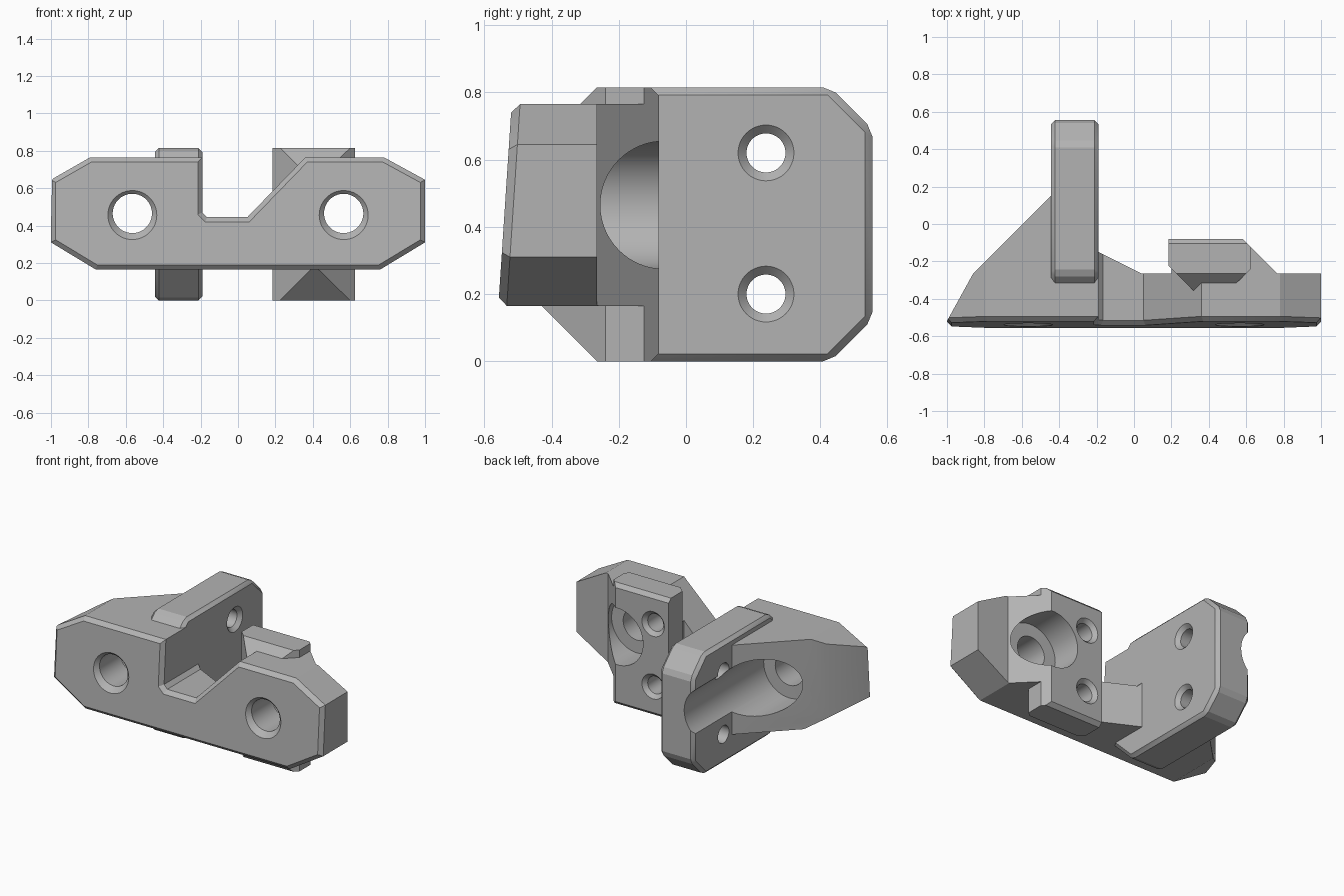
import bpy, bmesh, math
from mathutils import Vector

if "Cube" in bpy.data.objects:
    bpy.data.objects.remove(bpy.data.objects["Cube"])

grey = bpy.data.materials.new("plain_grey")
grey.use_nodes = True
grey.diffuse_color = (0.45, 0.45, 0.45, 1)
grey.node_tree.nodes["Principled BSDF"].inputs["Base Color"].default_value = grey.diffuse_color


def place(axis, a, b, t):
    """Put profile point (a, b) at distance t along the axis."""
    return Vector({"X": (t, a, b), "Y": (a, t, b), "Z": (a, b, t)}[axis])


def loft(name, axis, rings, edit=None):
    """Solid through a list of (distance, outline) rings."""
    bm = bmesh.new()
    loops = [[bm.verts.new(place(axis, a, b, t)) for a, b in pts] for t, pts in rings]
    for low, high in zip(loops, loops[1:]):
        for i in range(len(low)):
            j = (i + 1) % len(low)
            bm.faces.new((low[i], low[j], high[j], high[i]))
    ends = [bm.faces.new(loops[0]), bm.faces.new(loops[-1])]
    bmesh.ops.recalc_face_normals(bm, faces=bm.faces)
    if edit:
        edit(bm, ends)
    mesh = bpy.data.meshes.new(name)
    bm.to_mesh(mesh)
    bm.free()
    mesh.materials.append(grey)
    ob = bpy.data.objects.new(name, mesh)
    bpy.context.collection.objects.link(ob)
    return ob


def prism(name, axis, pts, low, high, edit=None):
    return loft(name, axis, [(low, pts), (high, pts)], edit)


def bore(axis, a, b, steps):
    """Round cutter from (distance, radius) steps."""
    turn = [2 * math.pi * i / 64 for i in range(64)]
    return loft("bore", axis, [(t, [(a + r * math.cos(k), b + r * math.sin(k)) for k in turn])
                               for t, r in steps])


def combine(target, other, operation):
    mod = target.modifiers.new("combine", "BOOLEAN")
    mod.operation, mod.object, mod.solver = operation, other, "EXACT"
    bpy.context.view_layer.objects.active = target
    bpy.ops.object.modifier_apply(modifier=mod.name)
    bpy.data.objects.remove(other)


def chamfer(bm, edges, width):
    bmesh.ops.bevel(bm, geom=list(edges), offset=width, segments=1, affect="EDGES")


def lean_front(bm, ends):
    """Tilt the front face back and chamfer its rim."""
    for v in ends[0].verts:
        v.co.y += (v.co.z - 0.185) * 0.066
    chamfer(bm, ends[0].edges, 0.025)


def chamfer_all(bm, ends):
    chamfer(bm, bm.edges, 0.022)


# Front plate with the notch, trimmed to a plan with angled gussets behind
plate_outline = [(-1, .31), (-.76, .165), (.76, .165), (1, .31), (1, .645), (.78, .765),
                 (.36, .765), (.05, .445), (-.165, .445), (-.19, .47), (-.19, .765),
                 (-.79, .765), (-1, .645)]
plan = [(-1.1, -.7), (1.1, -.7), (1.1, -.265), (.765, -.265), (.6, -.1), (.2, -.1),
        (.2, -.265), (.04, -.265), (-.19, -.15), (-.3, .15), (-.445, .15), (-.86, -.265)]
bracket = prism("mounting_bracket", "Y", plate_outline, -.557, .3, lean_front)
combine(bracket, prism("plan", "Z", plan, -.1, 1), "INTERSECT")

# Side arm with clipped corners
arm_side = [(-.265, 0), (.43, 0), (.555, .125), (.555, .69), (.43, .815), (-.265, .815),
            (-.45, .63), (-.45, .185)]
combine(bracket, prism("arm", "X", arm_side, -.445, -.19, chamfer_all), "UNION")

# Rear block, tapering forward into the plate
block_plan = [(.185, -.08), (.58, -.08), (.625, -.125), (.625, -.24), (.41, -.45), (.185, -.225)]
block_side = [(-.265, 0), (-.105, 0), (-.08, .025), (-.08, .79), (-.105, .815), (-.265, .815),
              (-.45, .63), (-.45, .185)]
block = prism("block", "Z", block_plan, -.1, 1)
combine(block, prism("block_side", "X", block_side, 0, 1), "INTERSECT")
combine(bracket, block, "UNION")

# Countersunk bolt holes with wide bores from the back
for x in (-.565, .565):
    combine(bracket, bore("Y", x, .465, [(-.56, .152), (-.513, .105), (-.29, .105),
                                         (-.289, .19), (.7, .19)]), "DIFFERENCE")

# Small screw holes: through the arm, blind in the block
for z in (.2, .62):
    combine(bracket, bore("X", .238, z, [(-.6, .058), (-.215, .058), (-.18, .093)]), "DIFFERENCE")
    combine(bracket, bore("Y", .3, z, [(-.25, .058), (-.105, .058), (-.07, .093)]), "DIFFERENCE")

# Sharp flat faces, smooth bores
bpy.ops.object.select_all(action="DESELECT")
bracket.select_set(True)
bpy.context.view_layer.objects.active = bracket
bpy.ops.object.shade_smooth_by_angle(angle=math.radians(20))
